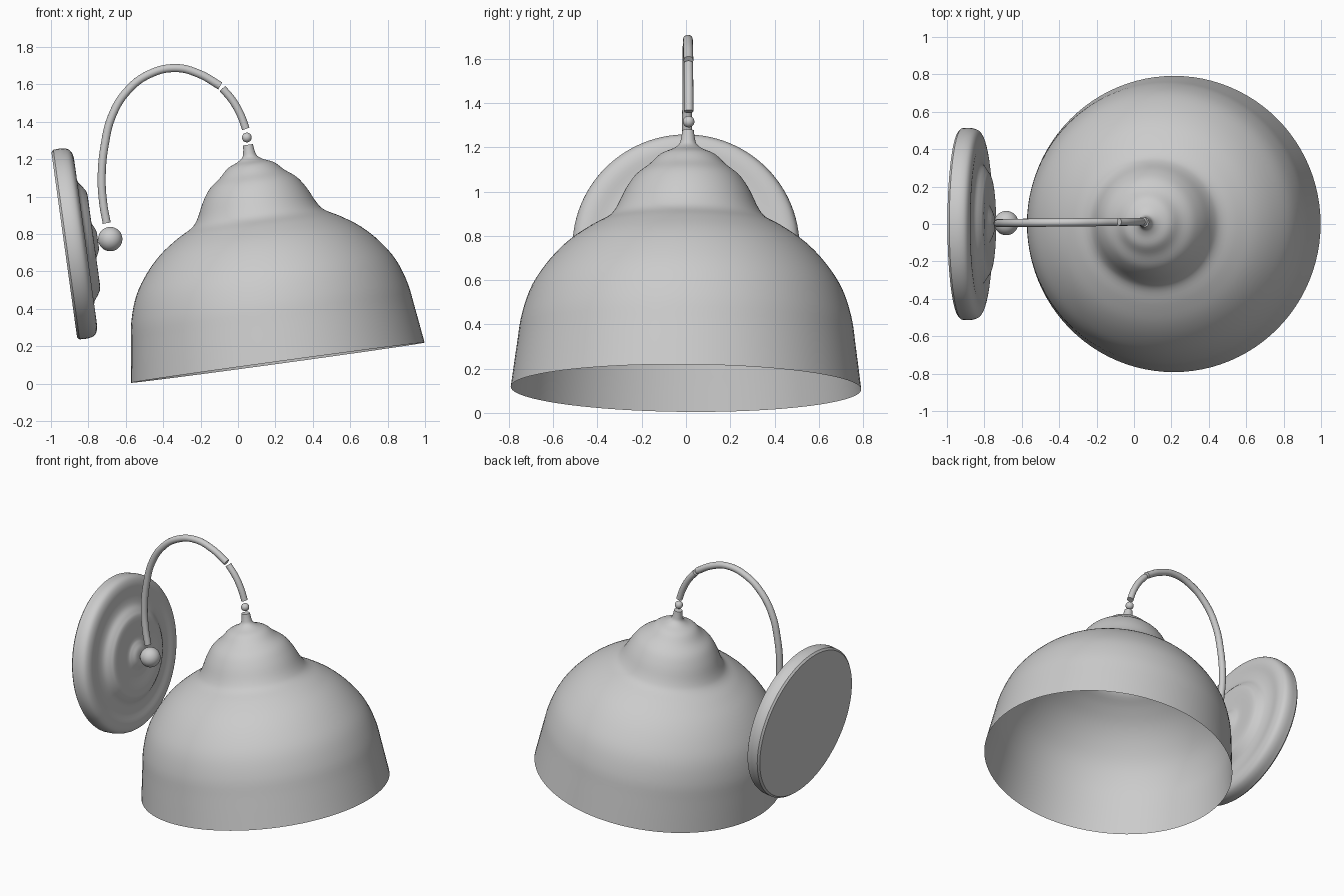
import bpy, bmesh, math
from mathutils import Vector, Matrix

cube = bpy.data.objects.get("Cube")
if cube:
    bpy.data.objects.remove(cube)

grey = bpy.data.materials.new("plain grey")
grey.use_nodes = True
grey.diffuse_color = (0.6, 0.6, 0.6, 1)
grey.node_tree.nodes["Principled BSDF"].inputs["Base Color"].default_value = (0.6, 0.6, 0.6, 1)


def smooth_profile(points, steps=4):
    """Catmull-Rom curve through (radius, height) points."""
    p = [Vector(q) for q in points]
    p = [2 * p[0] - p[1]] + p + [2 * p[-1] - p[-2]]
    out = []
    for a, b, c, d in zip(p, p[1:], p[2:], p[3:]):
        for i in range(steps):
            t = i / steps
            out.append(0.5 * (2 * b + (c - a) * t + (2 * a - 5 * b + 4 * c - d) * t * t
                              + (3 * b - a - 3 * c + d) * t ** 3))
    return out + [p[-2]]


def finish(name, bm, matrix, angle=40):
    mesh = bpy.data.meshes.new(name)
    bm.to_mesh(mesh)
    bm.free()
    obj = bpy.data.objects.new(name, mesh)
    bpy.context.collection.objects.link(obj)
    obj.matrix_world = matrix
    mesh.materials.append(grey)
    bpy.ops.object.select_all(action='DESELECT')
    obj.select_set(True)
    bpy.context.view_layer.objects.active = obj
    bpy.ops.object.shade_smooth_by_angle(angle=math.radians(angle))
    return obj


def lathe(name, profile, matrix, sides=96):
    """Turn a profile around local z; radius zero closes an end."""
    bm = bmesh.new()
    verts = [bm.verts.new((r, 0, h)) for r, h in profile]
    edges = [bm.edges.new(pair) for pair in zip(verts, verts[1:])]
    bmesh.ops.spin(bm, geom=verts + edges, axis=(0, 0, 1), cent=(0, 0, 0),
                   angle=math.tau, steps=sides, use_merge=True)
    bmesh.ops.remove_doubles(bm, verts=bm.verts, dist=0.0001)
    bmesh.ops.recalc_face_normals(bm, faces=bm.faces)
    # Open sheets: make the faces point away from the axis
    if sum(f.normal.dot(f.calc_center_median() - Vector((0, 0, 0.1))) for f in bm.faces) < 0:
        bmesh.ops.reverse_faces(bm, faces=bm.faces)
    return finish(name, bm, matrix)


def ball(name, centre, radius):
    bm = bmesh.new()
    bmesh.ops.create_uvsphere(bm, u_segments=32, v_segments=16, radius=radius)
    return finish(name, bm, Matrix.Translation(centre))


def rod(name, points, radius):
    """Round rod swept along a smooth path."""
    curve = bpy.data.curves.new(name, 'CURVE')
    curve.dimensions = '3D'
    curve.bevel_depth = radius
    curve.bevel_resolution = 5
    curve.use_fill_caps = True
    curve.resolution_u = 8
    spline = curve.splines.new('BEZIER')
    spline.bezier_points.add(len(points) - 1)
    for bp, (x, z) in zip(spline.bezier_points, points):
        bp.co = (x, 0.012 + 0.01 * x, z)
        bp.handle_left_type = bp.handle_right_type = 'AUTO'
    curve.materials.append(grey)
    obj = bpy.data.objects.new(name, curve)
    bpy.context.collection.objects.link(obj)
    return obj


# Bell shade: thin open sheet, tipped slightly toward the wall
shade = smooth_profile([
    (0.792, 0), (0.765, 0.2), (0.745, 0.33), (0.7, 0.46), (0.627, 0.57),
    (0.54, 0.66), (0.44, 0.73), (0.36, 0.775), (0.322, 0.82), (0.28, 0.905),
    (0.235, 0.97), (0.175, 1.018), (0.125, 1.065), (0.07, 1.09),
    (0.04, 1.112), (0.031, 1.14), (0.026, 1.176)])
tilt = Matrix.Rotation(-0.136, 4, 'Y') @ Matrix.Rotation(-0.008, 4, 'X')
lathe("shade", shade + [Vector((0, 1.176))], Matrix.Translation((0.213, 0, 0.112)) @ tilt)

# Wall plate: flat back, rounded rim, raised rosette
front = smooth_profile([
    (0.512, 0.012), (0.512, 0.065), (0.495, 0.1), (0.45, 0.115), (0.38, 0.11),
    (0.325, 0.118), (0.285, 0.145), (0.245, 0.16), (0.12, 0.156),
    (0.085, 0.165), (0.05, 0.18), (0, 0.182)])
face_out = Vector((0.99, 0, 0.137)).to_track_quat('Z', 'Y').to_matrix().to_4x4()
lathe("wall_plate", [Vector((0, 0)), Vector((0.5, 0))] + front,
      Matrix.Translation((-0.929, 0, 0.742)) @ face_out)

# Ball joints
ball("wall_ball", (-0.683, 0.005, 0.773), 0.065)
ball("shade_ball", (0.047, 0.012, 1.316), 0.026)

# Curved arm in two pieces
rod("arm_long", [(-0.702, 0.858), (-0.72, 0.96), (-0.729, 1.1), (-0.712, 1.28),
                 (-0.67, 1.44), (-0.59, 1.567), (-0.473, 1.655), (-0.33, 1.687),
                 (-0.205, 1.655), (-0.095, 1.592)], 0.022)
rod("arm_short", [(-0.083, 1.578), (-0.03, 1.515), (0.015, 1.435), (0.042, 1.362)], 0.021)
